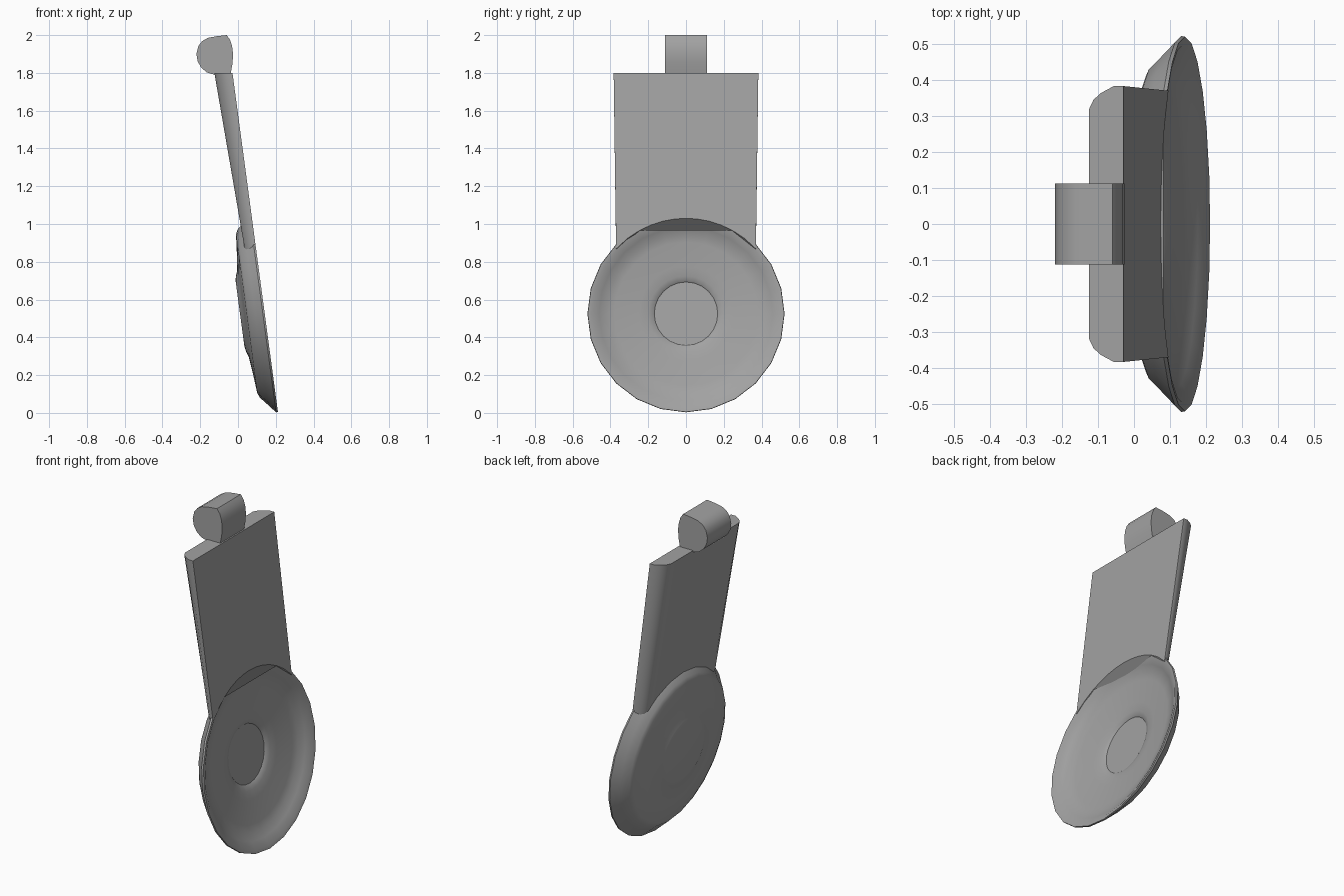
import bpy, bmesh, math

cube = bpy.data.objects.get("Cube")
if cube:
    bpy.data.objects.remove(cube, do_unlink=True)

grey = bpy.data.materials.new("plain_grey")
grey.use_nodes = True
grey.diffuse_color = (0.36, 0.36, 0.36, 1)
grey.node_tree.nodes["Principled BSDF"].inputs["Base Color"].default_value = (0.36, 0.36, 0.36, 1)

CENTRE_Z, LEAN = 0.525, 0.134


def leaned(depth, y, z):
    """Point at a given depth behind the leaning front plane."""
    return (0.212 - LEAN * z - depth, y, z)


def loft(name, loops, angle):
    """Bridge closed loops of points, cap both ends and shade."""
    bm = bmesh.new()
    rings = [[bm.verts.new(p) for p in loop] for loop in loops]
    for a, b in zip(rings, rings[1:]):
        for i in range(len(a)):
            j = (i + 1) % len(a)
            bm.faces.new((a[i], a[j], b[j], b[i]))
    bm.faces.new(rings[0])
    bm.faces.new(rings[-1])
    bmesh.ops.recalc_face_normals(bm, faces=bm.faces)
    mesh = bpy.data.meshes.new(name)
    bm.to_mesh(mesh)
    bm.free()
    mesh.materials.append(grey)
    obj = bpy.data.objects.new(name, mesh)
    bpy.context.collection.objects.link(obj)
    bpy.ops.object.select_all(action="DESELECT")
    obj.select_set(True)
    bpy.context.view_layer.objects.active = obj
    bpy.ops.object.shade_smooth_by_angle(angle=math.radians(angle))
    return obj


# Dished round plate: (radius, depth) from the recessed centre, over the rim, to the raised back
plate_profile = [(0.168, 0.088), (0.172, 0.084), (0.20, 0.074), (0.25, 0.066), (0.38, 0.054),
                 (0.42, 0.046), (0.46, 0.026), (0.50, 0.003), (0.52, 0.0), (0.522, 0.01),
                 (0.48, 0.05), (0.445, 0.085), (0.42, 0.096), (0.32, 0.105), (0.23, 0.115),
                 (0.20, 0.126), (0.175, 0.131)]
SIDES = 24
turns = [2 * math.pi * i / SIDES for i in range(SIDES)]
loft("round_plate",
     [[leaned(d, r * math.sin(t), CENTRE_Z - r * math.cos(t)) for t in turns]
      for r, d in plate_profile], 40)

# Tapered blade: flat front, rounded back corners, lower end following the plate's rim
COLUMNS = 12
across = [2 * i / COLUMNS - 1 for i in range(COLUMNS + 1)]
section = [(a, 0) for a in across] + [(1, 0.28), (0.95, 0.65), (0.9, 0.87)]
section += [(-0.83 * a, 1) for a in across] + [(-0.9, 0.87), (-0.95, 0.65), (-1, 0.28)]


def blade_bottom(a, f):
    y, d = 0.37 * a, 0.06 * f
    r = 0.505 - 0.8 * d
    return leaned(d, y, CENTRE_Z + math.sqrt(r * r - y * y))


loft("blade", [[blade_bottom(a, f) for a, f in section],
               [leaned(0.096 * f, 0.383 * a, 1.8) for a, f in section]], 40)

# Rounded lug on top of the blade, as an x-z outline
lug = [(-0.04, 1.79), (-0.125, 1.79), (-0.165, 1.803), (-0.195, 1.828), (-0.214, 1.862),
       (-0.22, 1.9), (-0.21, 1.942), (-0.19, 1.968), (-0.16, 1.985), (-0.115, 1.994),
       (-0.06, 2.0), (-0.042, 1.975), (-0.031, 1.94), (-0.026, 1.9), (-0.029, 1.85)]
loft("top_lug", [[(x, y, z) for x, z in lug] for y in (-0.112, 0.112)], 40)
